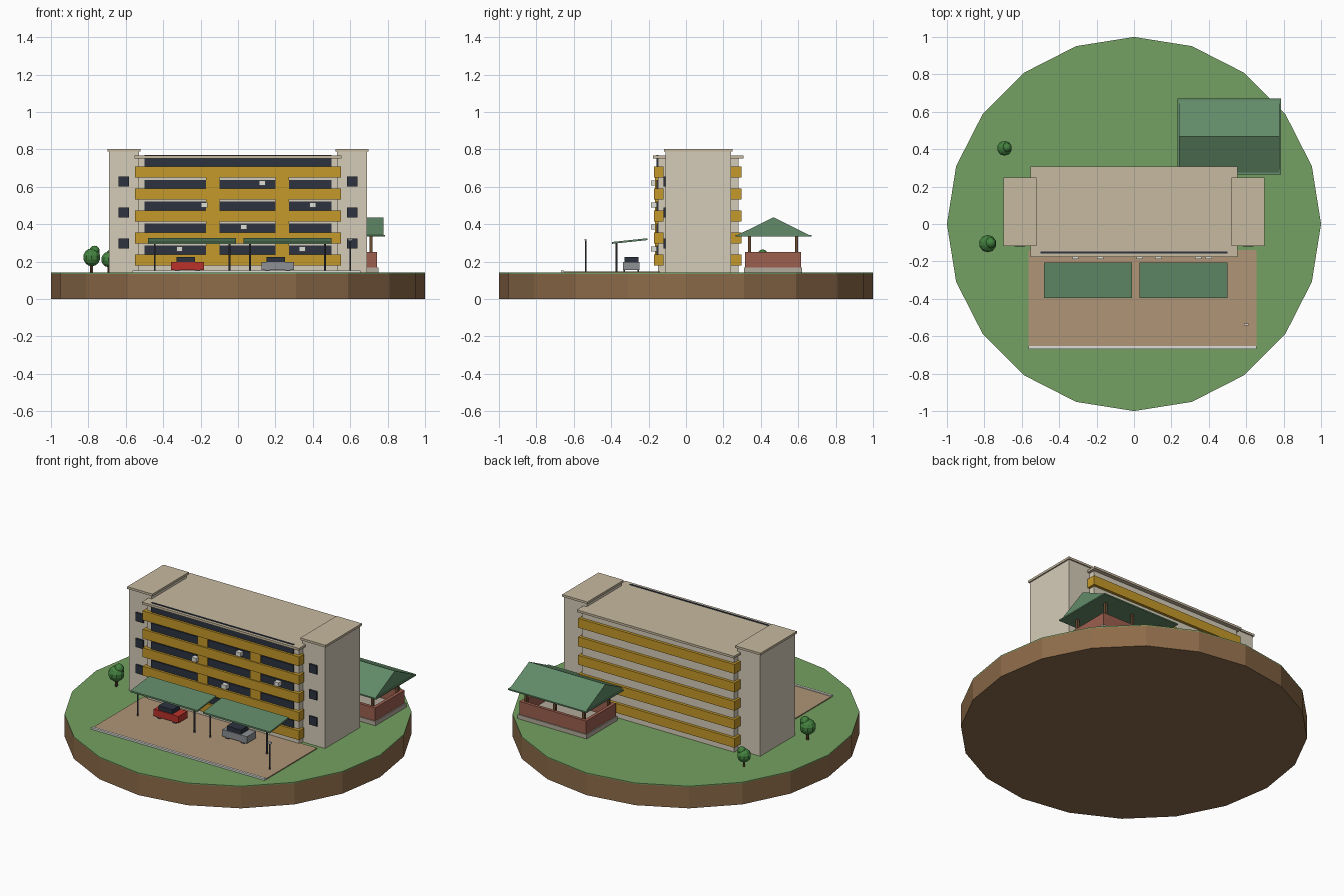
import bpy, bmesh, math
from mathutils import Matrix, Vector

if "Cube" in bpy.data.objects:
    bpy.data.objects.remove(bpy.data.objects["Cube"])


def mat(name, *rgb):
    m = bpy.data.materials.new(name)
    m.diffuse_color = [(c / 255) ** 2.2 for c in rgb] + [1]
    m.use_nodes = True
    m.node_tree.nodes["Principled BSDF"].inputs["Base Color"].default_value = m.diffuse_color
    return m


EARTH = mat("earth", 140, 107, 75)
GRASS = mat("grass", 116, 160, 98)
WALL = mat("wall", 212, 203, 183)
ROOF = mat("roof_beige", 198, 184, 158)
GOLD = mat("gold", 196, 152, 46)
DARK = mat("dark_glass", 48, 54, 66)
PAVE = mat("paving", 174, 148, 118)
PALE = mat("pale", 222, 222, 216)
GREEN = mat("roof_green", 98, 138, 104)
METAL = mat("metal", 72, 76, 80)
RED = mat("red", 186, 54, 46)
GREY = mat("grey", 140, 142, 146)
BRICK = mat("brick", 156, 96, 80)
STONE = mat("stone", 178, 170, 155)
WOOD = mat("wood", 105, 76, 52)
LEAF = mat("leaf", 70, 130, 66)


def finish(name, bm, material):
    bmesh.ops.recalc_face_normals(bm, faces=bm.faces)
    me = bpy.data.meshes.new(name)
    bm.to_mesh(me)
    bm.free()
    me.materials.append(material)
    ob = bpy.data.objects.new(name, me)
    bpy.context.collection.objects.link(ob)
    return ob


def box(name, x, y, z, material):
    """Box from (min, max) pairs."""
    bm = bmesh.new()
    c = [(a + b) / 2 for a, b in (x, y, z)]
    s = [b - a for a, b in (x, y, z)]
    bmesh.ops.create_cube(bm, size=1, matrix=Matrix.Translation(c) @ Matrix.Diagonal((*s, 1)))
    return finish(name, bm, material)


def cyl(name, x, y, z, r, n, material):
    bm = bmesh.new()
    bmesh.ops.create_cone(bm, cap_ends=True, segments=n, radius1=r, radius2=r, depth=z[1] - z[0],
                          matrix=Matrix.Translation((x, y, (z[0] + z[1]) / 2)))
    return finish(name, bm, material)


def ball(name, c, r, material):
    bm = bmesh.new()
    bmesh.ops.create_uvsphere(bm, u_segments=10, v_segments=7, radius=r, matrix=Matrix.Translation(c))
    return finish(name, bm, material)


def extrude_x(name, x, profile, material):
    """Extrude a (y, z) profile along x."""
    bm = bmesh.new()
    f = bm.faces.new([bm.verts.new((x[0], py, pz)) for py, pz in profile])
    g = bmesh.ops.extrude_face_region(bm, geom=[f])["geom"]
    bmesh.ops.translate(bm, vec=(x[1] - x[0], 0, 0), verts=[v for v in g if isinstance(v, bmesh.types.BMVert)])
    return finish(name, bm, material)


# Ground disc
cyl("ground_earth", 0, 0, (0, 0.135), 1, 20, EARTH)
cyl("ground_grass", 0, 0, (0.135, 0.141), 1, 20, GRASS)

# Main block and roof slab
box("main_block", (-0.535, 0.535), (-0.15, 0.28), (0.14, 0.752), WALL)
box("main_roof", (-0.553, 0.553), (-0.177, 0.307), (0.752, 0.766), ROOF)

# Storeys: balcony bands front and back, window strips in front
for i in range(5):
    z = 0.18 + 0.1175 * i
    box(f"front_band_{i}", (-0.55, 0.55), (-0.172, -0.12), (z, z + 0.059), GOLD)
    box(f"back_band_{i}", (-0.55, 0.55), (0.24, 0.298), (z, z + 0.059), GOLD)
    top = z + 0.105 if i < 4 else 0.769
    box(f"window_strip_{i}", (-0.5, 0.5), (-0.158, -0.146), (z + 0.05, top), DARK)

# Vertical piers on the front
for i, x in enumerate((-0.135, 0.237)):
    box(f"front_pier_{i}", (x - 0.036, x + 0.036), (-0.165, -0.14), (0.18, 0.709), GOLD)

# Air conditioning units
for i, (x, z) in enumerate([(0.13, 0.62), (-0.18, 0.502), (0.4, 0.502),
                            (0.03, 0.385), (-0.313, 0.267), (0.343, 0.267)]):
    box(f"air_unit_{i}", (x - 0.017, x + 0.017), (-0.187, -0.155), (z - 0.013, z + 0.013), PALE)

# End towers with caps and windows
for side, s in (("left", -1), ("right", 1)):
    def span(a, b):
        return sorted((s * a, s * b))
    box(f"{side}_tower", span(0.53, 0.69), (-0.11, 0.24), (0.14, 0.79), WALL)
    box(f"{side}_tower_cap", span(0.52, 0.698), (-0.117, 0.248), (0.788, 0.802), ROOF)
    for i, z in enumerate((0.297, 0.463, 0.628)):
        box(f"{side}_tower_window_{i}", span(0.583, 0.638), (-0.12, -0.1), (z - 0.027, z + 0.027), DARK)

# Car park and kerb
box("car_park", (-0.565, 0.655), (-0.655, -0.14), (0.138, 0.147), PAVE)
box("kerb", (-0.565, 0.655), (-0.668, -0.652), (0.138, 0.152), PALE)

# Sloped car canopies on posts
for i, x in enumerate((-0.245, 0.265)):
    extrude_x(f"canopy_{i}", (x - 0.235, x + 0.235),
              [(-0.395, 0.295), (-0.205, 0.315), (-0.205, 0.325), (-0.395, 0.305)], GREEN)
    for j, d in enumerate((-0.2, 0.2)):
        cyl(f"canopy_post_{i}_{j}", x + d, -0.372, (0.14, 0.3), 0.005, 8, METAL)

# Parked cars
for name, x, m in (("red_car", -0.27, RED), ("grey_car", 0.212, GREY)):
    box(name + "_body", (x - 0.087, x + 0.087), (-0.337, -0.248), (0.155, 0.198), m)
    box(name + "_cabin", (x - 0.06, x + 0.04), (-0.33, -0.255), (0.198, 0.225), DARK)
    for j, (dx, y) in enumerate([(a, b) for a in (-0.055, 0.055) for b in (-0.33, -0.255)]):
        box(f"{name}_wheel_{j}", (x + dx - 0.012, x + dx + 0.012), (y - 0.005, y + 0.005), (0.145, 0.165), DARK)

# Lamp post
cyl("lamp_post", 0.6, -0.537, (0.14, 0.315), 0.004, 8, METAL)
box("lamp_head", (0.589, 0.611), (-0.543, -0.531), (0.312, 0.322), PALE)

# Pavilion: plinth, floor, parapet walls, posts, gable roof
box("pavilion_plinth", (0.265, 0.75), (0.31, 0.62), (0.138, 0.168), STONE)
X, Y, Z, t = (0.272, 0.743), (0.316, 0.614), (0.168, 0.25), 0.02
box("pavilion_wall_left", (X[0], X[0] + t), Y, Z, BRICK)
box("pavilion_wall_right", (X[1] - t, X[1]), Y, Z, BRICK)
box("pavilion_wall_front", (X[0] + t, X[1] - t), (Y[0], Y[0] + t), Z, BRICK)
box("pavilion_wall_back", (X[0] + t, X[1] - t), (Y[1] - t, Y[1]), Z, BRICK)
for i, x in enumerate((0.305, 0.508, 0.71)):
    for j, y in enumerate((0.34, 0.59)):
        box(f"pavilion_post_{i}_{j}", (x - 0.008, x + 0.008), (y - 0.008, y + 0.008), (0.165, 0.34), WOOD)
box("pavilion_eaves", (0.232, 0.785), (0.265, 0.67), (0.333, 0.341), GREEN)
extrude_x("pavilion_roof", (0.24, 0.777), [(0.272, 0.34), (0.663, 0.34), (0.467, 0.437)], GREEN)

# Trees
for i, (x, y, k) in enumerate([(-0.782, -0.105, 1), (-0.692, 0.405, 0.86)]):
    cyl(f"tree_trunk_{i}", x, y, (0.138, 0.14 + 0.06 * k), 0.008 * k, 8, WOOD)
    ball(f"tree_crown_{i}", (x, y, 0.14 + 0.083 * k), 0.048 * k, LEAF)
    ball(f"tree_top_{i}", (x + 0.015 * k, y + 0.005, 0.14 + 0.115 * k), 0.03 * k, LEAF)
